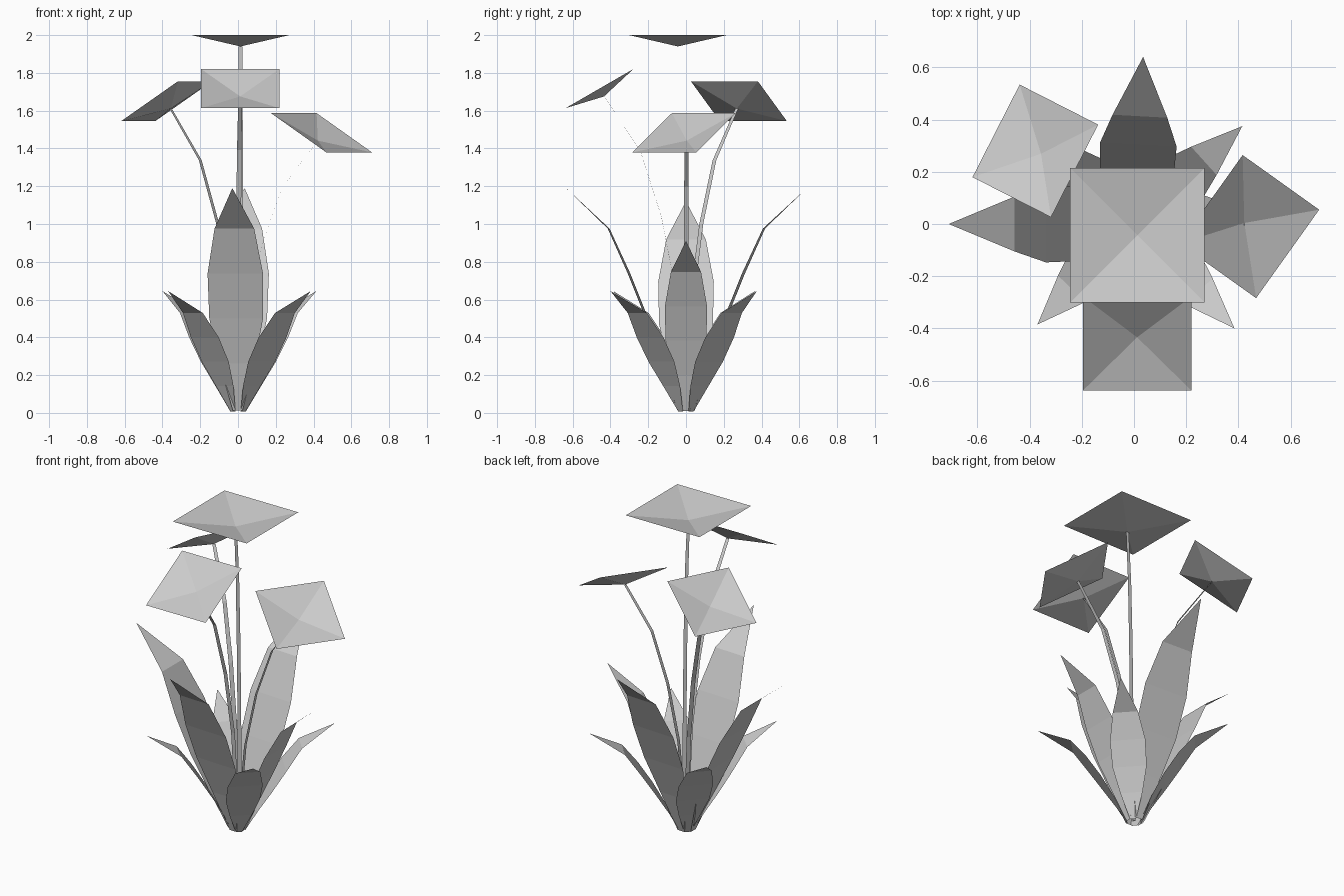
import bpy
from math import sin, cos, radians, hypot
from mathutils import Vector

if "Cube" in bpy.data.objects:
    bpy.data.objects.remove(bpy.data.objects["Cube"])


def add_mesh(name, verts, faces):
    me = bpy.data.meshes.new(name)
    me.from_pydata([tuple(v) for v in verts], [], faces)
    ob = bpy.data.objects.new(name, me)
    bpy.context.collection.objects.link(ob)
    return ob


def ribbon(name, path, half_widths, side):
    """Flat strip following a path; a zero width at the end makes a pointed tip."""
    verts, faces = [], []
    for p, w in zip(path, half_widths):
        verts += [p - side * w, p + side * w] if w > 0 else [p]
    for i in range(len(path) - 1):
        a = 2 * i
        faces.append((a, a + 1, a + 3, a + 2) if half_widths[i + 1] > 0 else (a, a + 1, a + 2))
    return add_mesh(name, verts, faces)


# fractions along a leaf: reach, height, half width
LEAF = [(.07, .01, .17), (.19, .22, .62), (.325, .42, .95),
        (.475, .62, .98), (.645, .82, .70), (1, 1, 0)]


def leaf(name, x, y, z, half_width):
    side = Vector((-y, x, 0)).normalized()
    path = [Vector((x * r, y * r, z * h)) for r, h, w in LEAF]
    ribbon(name, path, [w * half_width for r, h, w in LEAF], side)


# tall leaves, one per side
leaf("front_leaf", -.03, -.635, 1.19, .15)
leaf("back_leaf", .035, .64, 1.19, .15)
leaf("left_leaf", -.71, 0, 1.12, .15)
leaf("right_leaf", .55, 0, .91, .114)

# short leaves on the diagonals
for i, (x, y) in enumerate([(-.37, -.385), (.385, -.4), (.415, .375), (-.40, .365)]):
    leaf(f"short_leaf_{i + 1}", x, y, .645, .104)

# fractions along a stem: reach, height
STEM = [(0, .01), (.12, .38), (.30, .62), (.56, .83), (1, 1)]


def flower(name, center, tilt, azimuth, half, depth):
    """Shallow four-sided cup, open at the top, on a flat bent stem."""
    t, a = radians(tilt), radians(azimuth)
    n = Vector((sin(t) * cos(a), sin(t) * sin(a), cos(t)))
    u = Vector((-sin(a), cos(a), 0))
    v = n.cross(u)
    c = Vector(center)
    apex = c - n * depth
    rim = [c + (u * i + v * j) * half for i, j in ((-1, -1), (1, -1), (1, 1), (-1, 1))]
    add_mesh(name + "_flower", rim + [apex], [(i, (i + 1) % 4, 4) for i in range(4)])
    if tilt:
        side = Vector((-apex.y, apex.x, 0)).normalized()
        path = [Vector((apex.x * r, apex.y * r, apex.z * h)) for r, h in STEM]
    else:
        side = Vector((1, 0, 0))
        path = [Vector((apex.x, apex.y * r, apex.z * h)) for r, h in STEM]
    ribbon(name + "_stem", path, [.013, .013, .013, .012, .010], side)


flower("top", (.013, -.043, 2.0), 0, 0, .258, .06)
flower("front", (.012, -.458, 1.717), 30, -90, .208, .048)
flower("right", (.442, -.01, 1.483), 30, -35.5, .208, .048)
flower("back_left", (-.378, .28, 1.65), 32, 153, .199, .046)
